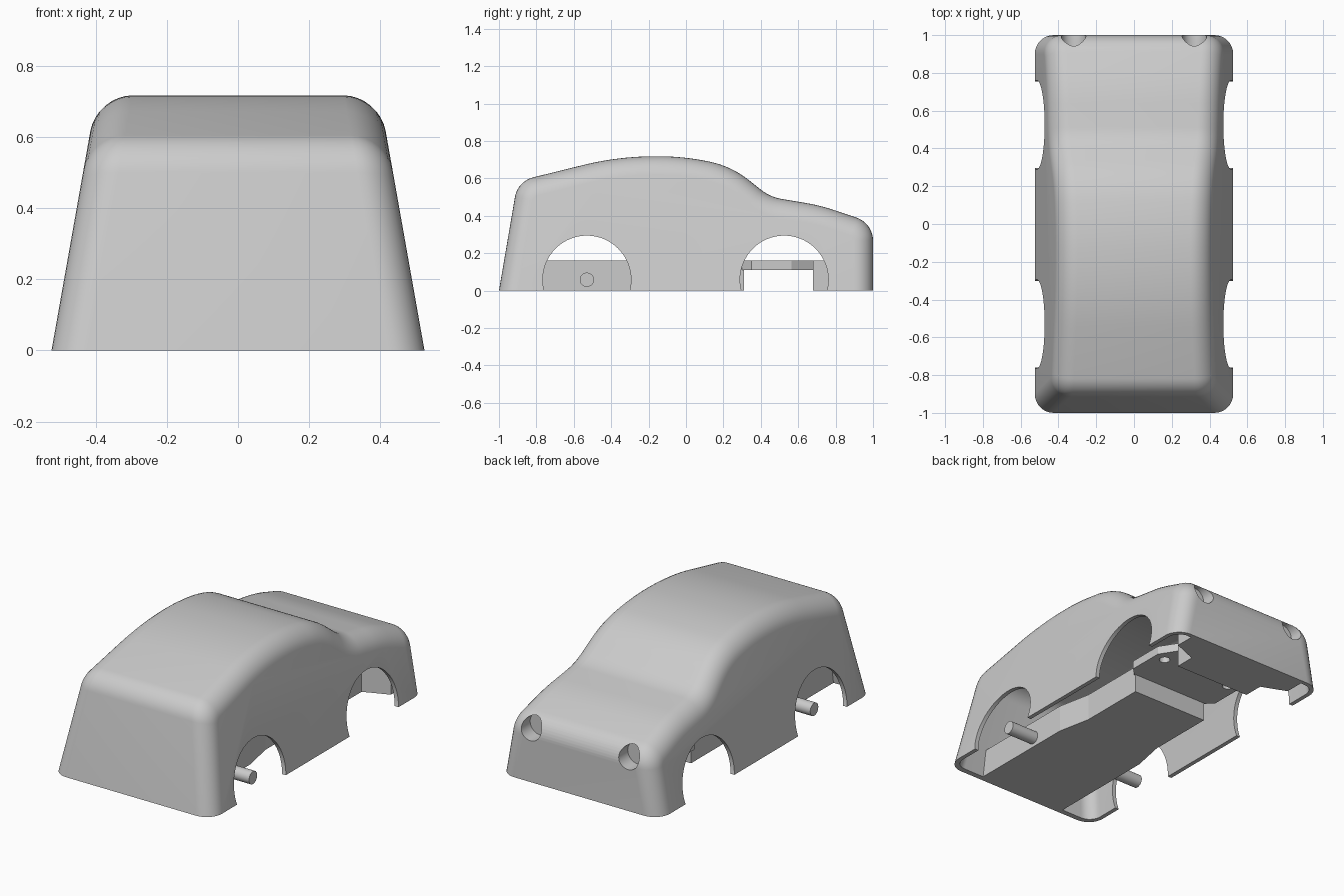
import bpy, bmesh, math
from mathutils import Vector

cube = bpy.data.objects.get("Cube")
if cube:
    bpy.data.objects.remove(cube)

GREY = (0.6, 0.6, 0.6, 1.0)
mat = bpy.data.materials.new("plain_grey")
mat.use_nodes = True
mat.diffuse_color = GREY
mat.node_tree.nodes["Principled BSDF"].inputs["Base Color"].default_value = GREY

# Side outline of the body: y, z, corner radius
OUTLINE = [(-1, 0, 0), (-0.9, 0.585, 0.13), (-0.36, 0.718, 1.6),
           (-0.02, 0.718, 1.3), (0.24, 0.667, 0.5), (0.45, 0.50, 0.25),
           (0.72, 0.455, 1.0), (1, 0.36, 0.13), (1, 0, 0)]
WALL = 0.025
ROUND = 0.1


def new_object(name, bm):
    bmesh.ops.recalc_face_normals(bm, faces=bm.faces)
    mesh = bpy.data.meshes.new(name)
    bm.to_mesh(mesh)
    bm.free()
    ob = bpy.data.objects.new(name, mesh)
    bpy.context.collection.objects.link(ob)
    mesh.materials.append(mat)
    return ob


def rounded_outline(steps=10):
    """Outline points with inward normals, each corner replaced by an arc."""
    pts = [Vector(p[:2]) for p in OUTLINE]
    out = [(pts[0], Vector((1, 0)))]
    for i in range(1, len(pts) - 1):
        p, r = pts[i], OUTLINE[i][2]
        u, v = (p - pts[i - 1]).normalized(), (pts[i + 1] - p).normalized()
        turn = u.angle_signed(v)          # positive is clockwise
        length = r * math.tan(abs(turn) / 2)
        side = 1 if turn > 0 else -1
        start = p - u * length
        inward = Vector((u.y, -u.x))
        centre = start + inward * r * side
        for k in range(steps + 1):
            a = -turn * k / steps
            n = Vector((inward.x * math.cos(a) - inward.y * math.sin(a),
                        inward.x * math.sin(a) + inward.y * math.cos(a)))
            out.append((centre - n * r * side, n))
    out.append((pts[-1], Vector((-1, 0))))
    return out


def body_solid(name, inset, floor, steps=8):
    """Tapered body with rounded edges, shrunk by inset."""
    outline = rounded_outline()
    radius = ROUND - inset
    rows = []
    bm = bmesh.new()
    for sign in (1, -1):
        order = range(steps + 1) if sign > 0 else range(steps, -1, -1)
        for k in order:
            phi = math.pi / 2 * k / steps
            d = inset + radius * (1 - math.sin(phi))
            row = []
            for i, (p, n) in enumerate(outline):
                q = p + n * d
                z = floor if i in (0, len(outline) - 1) else q.y
                x = 0.525 - 0.177 * z - inset - radius * (1 - math.cos(phi))
                row.append(bm.verts.new((sign * x, q.x, z)))
            rows.append(row)
    for a, b in zip(rows, rows[1:]):
        for i in range(len(a) - 1):
            bm.faces.new((a[i], a[i + 1], b[i + 1], b[i]))
    bm.faces.new(rows[0])
    bm.faces.new(rows[-1])
    bm.faces.new([r[0] for r in rows] + [r[-1] for r in reversed(rows)])
    return new_object(name, bm)


def cylinder(name, centre, radius, length, axis, sides=48):
    bm = bmesh.new()
    bmesh.ops.create_cone(bm, cap_ends=True, segments=sides, radius1=radius,
                          radius2=radius, depth=length)
    turn = Vector((0, 0, 1)).rotation_difference(Vector(axis)).to_matrix()
    bmesh.ops.rotate(bm, verts=bm.verts, matrix=turn)
    bmesh.ops.translate(bm, verts=bm.verts, vec=centre)
    return new_object(name, bm)


def slab(name, half, z0, z1):
    """Plate from a half outline of x, y points, mirrored across x."""
    ring = half + [(-x, y) for x, y in reversed(half)]
    bm = bmesh.new()
    face = bm.faces.new([bm.verts.new((x, y, z0)) for x, y in ring])
    top = bmesh.ops.extrude_face_region(bm, geom=[face])["geom"]
    bmesh.ops.translate(bm, vec=(0, 0, z1 - z0),
                        verts=[g for g in top if isinstance(g, bmesh.types.BMVert)])
    return new_object(name, bm)


def cut(target, cutter):
    mod = target.modifiers.new("cut", 'BOOLEAN')
    mod.operation = 'DIFFERENCE'
    mod.solver = 'EXACT'
    mod.object = cutter
    bpy.context.view_layer.objects.active = target
    bpy.ops.object.modifier_apply(modifier=mod.name)
    bpy.data.objects.remove(cutter)


def smooth(ob, angle=30):
    bpy.ops.object.select_all(action='DESELECT')
    ob.select_set(True)
    bpy.context.view_layer.objects.active = ob
    bpy.ops.object.shade_smooth_by_angle(angle=math.radians(angle))


# Hollow body shell, with lamp housings left standing inside
shell = body_solid("body_shell", 0, 0)
hollow = body_solid("hollow", WALL, -0.05)
for x in (-0.32, 0.32):
    cut(hollow, cylinder("housing", (x, 1.0, 0.31), 0.085, 0.22, (0, 1, 0)))
cut(shell, hollow)
for x in (-0.32, 0.32):
    cut(shell, cylinder("lamp_recess", (x, 1.0, 0.31), 0.065, 0.18, (0, 1, 0)))

# Wheel arches
for y in (-0.53, 0.525):
    cut(shell, cylinder("arch", (0, y, 0.058), 0.236, 1.4, (1, 0, 0), 64))
smooth(shell)

# Chassis: main tray, raised steering plate, end block
slab("chassis_tray", [(0.29, -0.97), (0.29, -0.3), (0.25, -0.1), (0.25, 0.31)], 0, 0.16)
plate = slab("steering_plate", [(0.25, 0.3), (0.3, 0.35), (0.3, 0.565), (0.22, 0.69)],
             0.11, 0.16)
for x in (-0.23, 0.23):
    cut(plate, cylinder("pivot_hole", (x, 0.54, 0.13), 0.03, 0.2, (0, 0, 1), 24))
slab("chassis_end", [(0.25, 0.68), (0.25, 0.8), (0.4, 0.86), (0.4, 0.98)], 0, 0.16)

# Axle stubs
for side, x in (("left", 0.37), ("right", -0.37)):
    smooth(cylinder(side + "_axle", (x, -0.53, 0.058), 0.038, 0.2, (1, 0, 0), 32))
